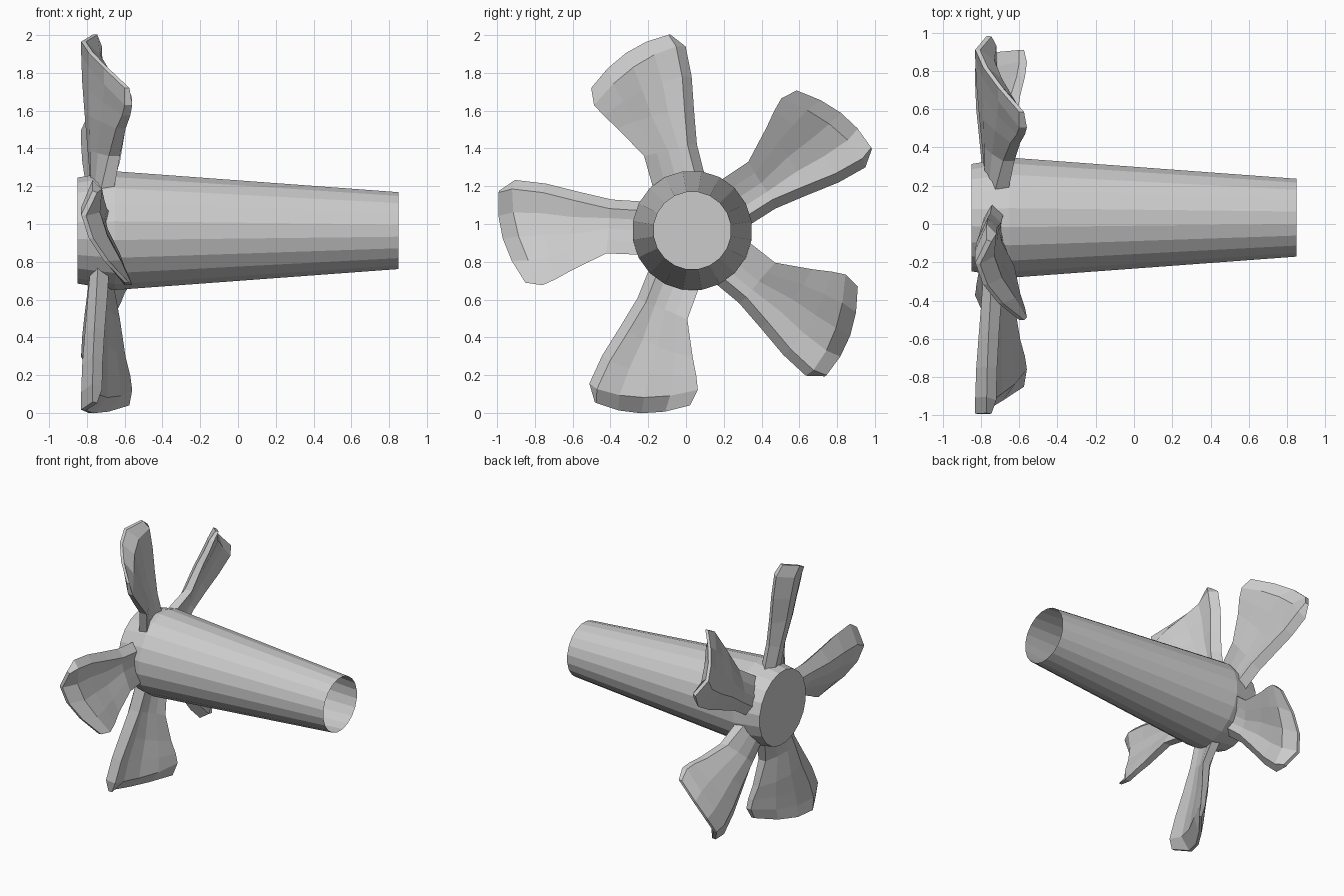
import bpy, bmesh
from math import sin, cos, pi, radians

if "Cube" in bpy.data.objects:
    bpy.data.objects.remove(bpy.data.objects["Cube"])

CY, CZ = 0.033, 0.965      # axis of rotation, parallel to x
SIDES = 20


def make_object(name, bm):
    bmesh.ops.recalc_face_normals(bm, faces=bm.faces)
    mesh = bpy.data.meshes.new(name)
    bm.to_mesh(mesh)
    bm.free()
    obj = bpy.data.objects.new(name, mesh)
    bpy.context.collection.objects.link(obj)
    return obj


def bridge(bm, rings):
    """Skin closed vertex rings with quads."""
    for a, b in zip(rings, rings[1:]):
        n = len(a)
        for i in range(n):
            j = (i + 1) % n
            bm.faces.new((a[i], a[j], b[j], b[i]))


# Tapered hub: closed disc at the blade end, open at the narrow end
bm = bmesh.new()
rings = []
for x, r in ((-0.85, 0.284), (-0.65, 0.318), (0.85, 0.206)):
    rings.append([bm.verts.new((x, r * cos(2 * pi * (i + 0.5) / SIDES),
                                r * sin(2 * pi * (i + 0.5) / SIDES)))
                  for i in range(SIDES)])
bridge(bm, rings)
bm.faces.new(rings[0])
hub = make_object("hub", bm)
hub.location = (0, CY, CZ)

# Blade stations: leading (y, z), trailing (y, z), bulge, twist weight, back inset
STATIONS = [
    ((0.080, 0.240), (-0.200, 0.200), 0.00, 0.00, 0.05),
    ((0.025, 0.455), (-0.255, 0.395), 0.00, 0.35, 0.05),
    ((0.010, 0.630), (-0.395, 0.540), 0.02, 0.65, 0.05),
    ((-0.003, 0.815), (-0.470, 0.610), 0.03, 0.90, 0.05),
    ((-0.035, 0.975), (-0.520, 0.665), 0.045, 1.00, 0.05),
    ((-0.115, 1.037), (-0.535, 0.755), 0.045, 1.00, 0.01),
]
COLS = (0, 0.25, 0.5, 0.75, 1)
# x of the front and back skins across the chord, at root and at tip
FRONT_ROOT = (-0.74, -0.78, -0.78, -0.76, -0.73)
BACK_ROOT = (-0.68, -0.69, -0.69, -0.68, -0.66)
FRONT_TIP = (-0.77, -0.83, -0.79, -0.71, -0.60)
BACK_TIP = (-0.72, -0.73, -0.69, -0.62, -0.56)


def blade_ring(bm, station, last):
    (ly, lz), (ty, tz), bulge, w, inset = station
    front, back = [], []
    for i, u in enumerate(COLS):
        xf = FRONT_ROOT[i] * (1 - w) + FRONT_TIP[i] * w
        xb = BACK_ROOT[i] * (1 - w) + BACK_TIP[i] * w
        if last:                      # thin rim at the tip
            xb = xf + 0.025
        z = lz + (tz - lz) * u + bulge * 4 * u * (1 - u)
        y = ly + (ty - ly) * u - bulge * 2 * u * (1 - u)
        front.append(bm.verts.new((xf, y, z)))
        back.append(bm.verts.new((xb, y - inset * (1 - u) ** 2, z)))
    return front + back[::-1]


# Five twisted blades around the hub
for k in range(5):
    bm = bmesh.new()
    rings = [blade_ring(bm, s, s is STATIONS[-1]) for s in STATIONS]
    bridge(bm, rings)
    n = len(COLS)
    for ring in (rings[0], rings[-1]):
        for i in range(n - 1):
            bm.faces.new((ring[i], ring[i + 1], ring[-2 - i], ring[-1 - i]))
    blade = make_object(f"blade_{k + 1}", bm)
    blade.location = (0, CY, CZ)
    blade.rotation_euler = (radians(72 * k), 0, 0)
